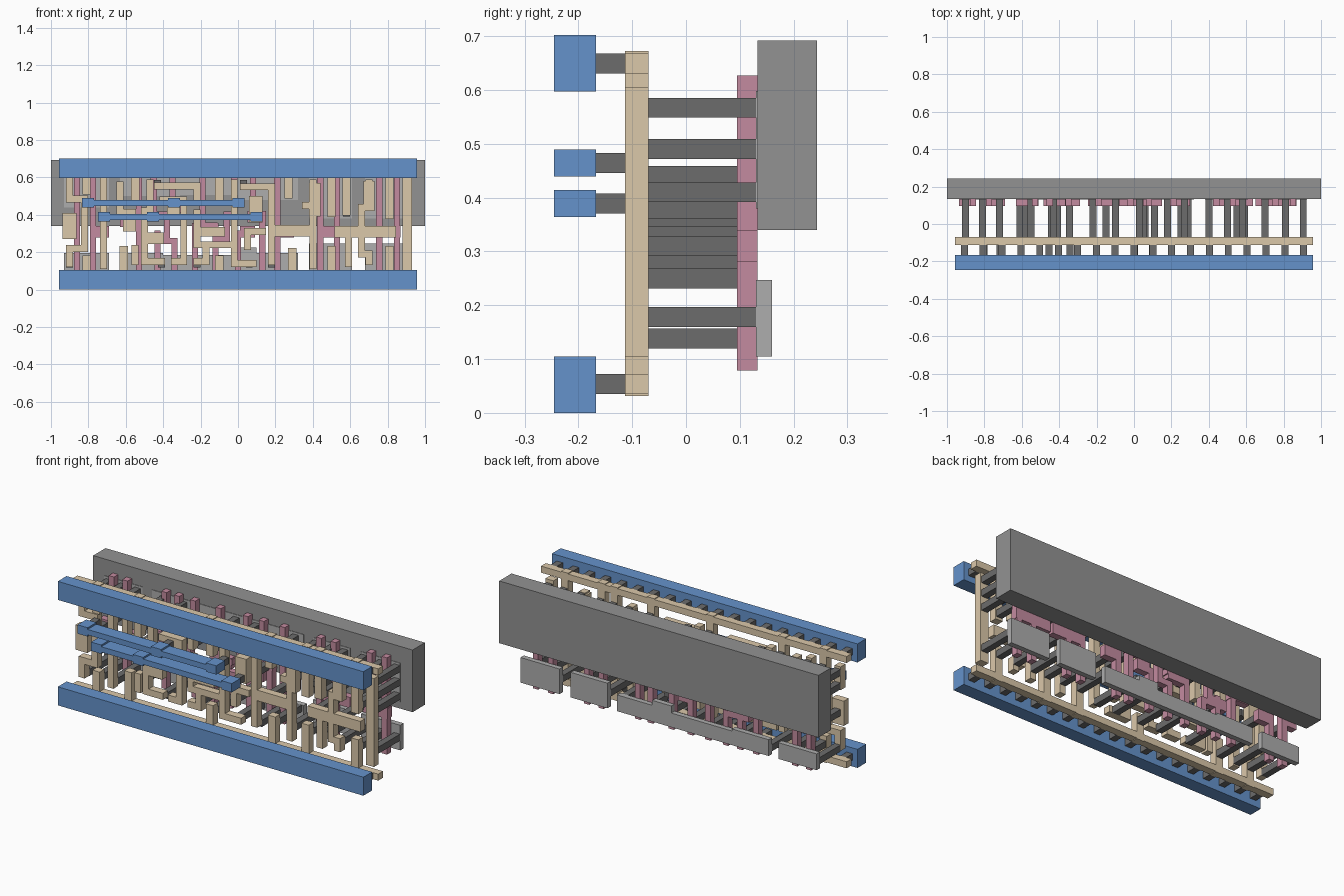
import bpy, bmesh

W = 0.037                       # standard track / contact width


def material(name, rgb):
    m = bpy.data.materials.new(name)
    m.diffuse_color = (*rgb, 1)
    return m


BLUE = material("blue", (0.13, 0.29, 0.60))
TAN = material("tan", (0.71, 0.58, 0.40))
PINK = material("pink", (0.55, 0.26, 0.35))
DARK = material("dark_grey", (0.15, 0.15, 0.15))
MID = material("mid_grey", (0.29, 0.29, 0.29))
LIGHT = material("light_grey", (0.42, 0.42, 0.42))


def layer(name, boxes, mat):
    """One mesh made of boxes (x0, x1, y0, y1, z0, z1)."""
    bm = bmesh.new()
    for x0, x1, y0, y1, z0, z1 in boxes:
        for v in bmesh.ops.create_cube(bm, size=1)["verts"]:
            v.co.x = x0 if v.co.x < 0 else x1
            v.co.y = y0 if v.co.y < 0 else y1
            v.co.z = z0 if v.co.z < 0 else z1
    me = bpy.data.meshes.new(name)
    bm.to_mesh(me)
    bm.free()
    me.materials.append(mat)
    bpy.context.collection.objects.link(bpy.data.objects.new(name, me))


def route(points, y0, y1, w=W):
    """Square-ended track through (x, z) points."""
    h = w / 2
    return [(min(a, c) - h, max(a, c) + h, y0, y1, min(b, d) - h, max(b, d) + h)
            for (a, b), (c, d) in zip(points, points[1:])]


def pad(x, z, w, h, y0, y1):
    return (x - w / 2, x + w / 2, y0, y1, z - h / 2, z + h / 2)


# Back slab
layer("back_slab", [(-1, 1, 0.133, 0.243, 0.34, 0.692)], MID)

# Thin plates: lower row is exposed, upper row sits in the slab face
lower = [(-0.93, -0.69, 0.197), (-0.63, -0.40, 0.197), (-0.40, -0.02, 0.185),
         (-0.02, 0.10, 0.225), (0.10, 0.32, 0.197), (0.38, 0.61, 0.247),
         (0.68, 0.925, 0.247)]
upper = [(-0.93, -0.69, 0.44), (-0.63, -0.31, 0.50), (-0.31, 0.0, 0.505),
         (0.0, 0.32, 0.48), (0.38, 0.61, 0.38), (0.68, 0.925, 0.38)]
layer("lower_plates", [(a, b, 0.13, 0.16, 0.105, t) for a, b, t in lower], LIGHT)
layer("upper_plates", [(a, b, 0.13, 0.16, t, 0.598) for a, b, t in upper], LIGHT)

# Pink strips: full-height bars, split bars, jogs and widened pads
PY = (0.095, 0.133)
pink = []
for x in (-0.86, -0.775, 0.21, 0.44, 0.53, 0.755, 0.85):
    pink += route([(x, 0.095), (x, 0.610)], *PY, 0.033)
for x, z in ((-0.53, 0.33), (-0.45, 0.40), (-0.35, 0.42), (-0.19, 0.34),
             (-0.02, 0.40), (0.08, 0.40)):
    pink += route([(x, z), (x, 0.610)], *PY, 0.033)
for x, z in ((-0.53, 0.33), (-0.43, 0.30), (-0.34, 0.26), (-0.23, 0.34),
             (-0.12, 0.27), (0.0, 0.30), (0.13, 0.38)):
    pink += route([(x, 0.095), (x, z)], *PY, 0.033)
for path in ([(-0.45, 0.40), (-0.38, 0.40), (-0.38, 0.26), (-0.34, 0.26)],
             [(-0.23, 0.34), (-0.12, 0.34)],
             [(-0.02, 0.40), (-0.06, 0.40), (-0.06, 0.27), (-0.12, 0.27)],
             [(0.0, 0.30), (0.06, 0.30)], [(0.08, 0.40), (0.13, 0.40)]):
    pink += route(path, *PY, 0.033)
for x, z, w, h in ((-0.89, 0.34, 0.09, 0.06), (-0.735, 0.31, 0.09, 0.06),
                   (-0.57, 0.365, 0.12, 0.06), (-0.44, 0.275, 0.09, 0.06),
                   (-0.33, 0.44, 0.08, 0.06), (-0.17, 0.33, 0.12, 0.06),
                   (0.05, 0.31, 0.08, 0.06), (0.10, 0.39, 0.10, 0.06),
                   (0.25, 0.31, 0.10, 0.06), (0.53, 0.31, 0.21, 0.06),
                   (0.76, 0.31, 0.22, 0.06)):
    pink.append(pad(x, z, w, h, *PY))
layer("pink_strips", pink, PINK)

# Tan tracks: two rails, stubs off the rails, bent routes and blocks
TY = (-0.113, -0.07)
tan = [(-0.957, 0.957, *TY, z, z + W) for z in (0.035, 0.631)]
for x, z in ((-0.81, 0.53), (-0.55, 0.47), (-0.10, 0.48), (0.27, 0.51),
             (0.50, 0.41), (0.58, 0.42), (0.81, 0.40)):
    tan += route([(x, z), (x, 0.65)], *TY, 0.045)
for x, z in ((-0.81, 0.16), (-0.61, 0.21), (-0.10, 0.16), (0.29, 0.20),
             (0.50, 0.21), (0.81, 0.21)):
    tan += route([(x, 0.054), (x, z)], *TY, 0.045)
left = [[(-0.90, 0.58), (-0.90, 0.485), (-0.82, 0.485), (-0.82, 0.22),
         (-0.90, 0.22), (-0.90, 0.14)],
        [(-0.72, 0.58), (-0.72, 0.13)],
        [(-0.63, 0.56), (-0.63, 0.42)],
        [(-0.55, 0.15), (-0.55, 0.22), (-0.65, 0.29), ][:2],
        [(-0.47, 0.57), (-0.47, 0.42), (-0.50, 0.42), (-0.50, 0.15), (-0.41, 0.15)],
        [(-0.43, 0.555), (-0.22, 0.555), (-0.22, 0.48)],
        [(-0.40, 0.48), (-0.29, 0.48), (-0.29, 0.15), (-0.34, 0.15)]]
middle = [[(-0.22, 0.41), (-0.22, 0.24), (-0.05, 0.24)],
          [(-0.22, 0.15), (-0.17, 0.15), (-0.17, 0.24)],
          [(-0.02, 0.57), (-0.02, 0.14), (0.08, 0.14)],
          [(0.03, 0.55), (0.18, 0.55), (0.18, 0.36)],
          [(0.05, 0.23), (0.05, 0.31), (0.13, 0.31)],
          [(0.18, 0.36), (0.18, 0.15)]]
right = [[(0.40, 0.57), (0.40, 0.13)], [(0.36, 0.45), (0.40, 0.45)],
         [(0.59, 0.31), (0.59, 0.14)], [(0.70, 0.57), (0.70, 0.44)],
         [(0.70, 0.44), (0.66, 0.44), (0.66, 0.19), (0.70, 0.19), (0.70, 0.15)]]
for path in left + middle + right:
    tan += route(path, *TY)
tan += route([(0.905, 0.13), (0.905, 0.58)], *TY, 0.05)
for x, z, w, h in ((-0.902, 0.34, 0.075, 0.14), (-0.58, 0.37, 0.07, 0.12),
                   (-0.44, 0.275, 0.09, 0.06), (-0.345, 0.43, 0.07, 0.09),
                   (-0.15, 0.31, 0.16, 0.05), (0.095, 0.43, 0.07, 0.14),
                   (0.30, 0.315, 0.22, 0.06), (0.68, 0.31, 0.33, 0.06),
                   (0.41, 0.48, 0.06, 0.18), (0.70, 0.50, 0.06, 0.16)):
    tan.append(pad(x, z, w, h, *TY))
layer("tan_tracks", tan, TAN)

# Dark posts from tan tracks back to plates (deep) or to pink strips (shallow)
deep = {0.567: (-0.90, -0.81, -0.72, -0.55, -0.43, -0.10, 0.03, 0.27, 0.40, 0.50,
                0.58, 0.70, 0.81, 0.905),
        0.49: (-0.90, -0.72, -0.55, -0.22, -0.10, 0.40, 0.50, 0.70, 0.81, 0.905),
        0.41: (0.50, 0.58, 0.81, 0.905),
        0.178: (0.29, 0.40, 0.50, 0.59, 0.70, 0.81, 0.905),
        0.138: (-0.90, -0.81, -0.72, -0.61, -0.41, -0.22, -0.10, 0.06, 0.18)}
shallow = [(-0.90, 0.34), (-0.72, 0.31), (-0.58, 0.365), (-0.44, 0.275),
           (-0.345, 0.44), (-0.15, 0.31), (0.05, 0.25), (0.11, 0.38),
           (0.25, 0.31), (0.55, 0.31), (0.70, 0.31)]
posts = [pad(x, z, W, W, -0.07, 0.131) for z, xs in deep.items() for x in xs]
posts += [pad(x, z, W, W, -0.07, 0.096) for x, z in shallow]
layer("back_posts", posts, DARK)

# Blue bars: two thick rails and two thin links with pads
BY = (-0.245, -0.167)
links = {0.464: (-0.802, -0.342, 0.003), 0.389: (-0.717, -0.455, 0.10)}
layer("blue_rails", [(-0.957, 0.957, *BY, z, z + 0.105) for z in (0, 0.597)], BLUE)
blue, front = [], []
for z, xs in links.items():
    blue.append((xs[0], xs[-1], *BY, z - 0.0155, z + 0.0155))
    blue += [pad(x, z, 0.064, 0.05, *BY) for x in xs]
    front += [pad(x, z, W, W, -0.167, -0.113) for x in xs]
layer("blue_links", blue, BLUE)

# Short posts joining blue bars to tan tracks
front += [pad((i - 9) * 0.1008, z, W, W, -0.167, -0.113)
          for i in range(19) for z in (0.0535, 0.6495)]
layer("front_posts", front, DARK)
